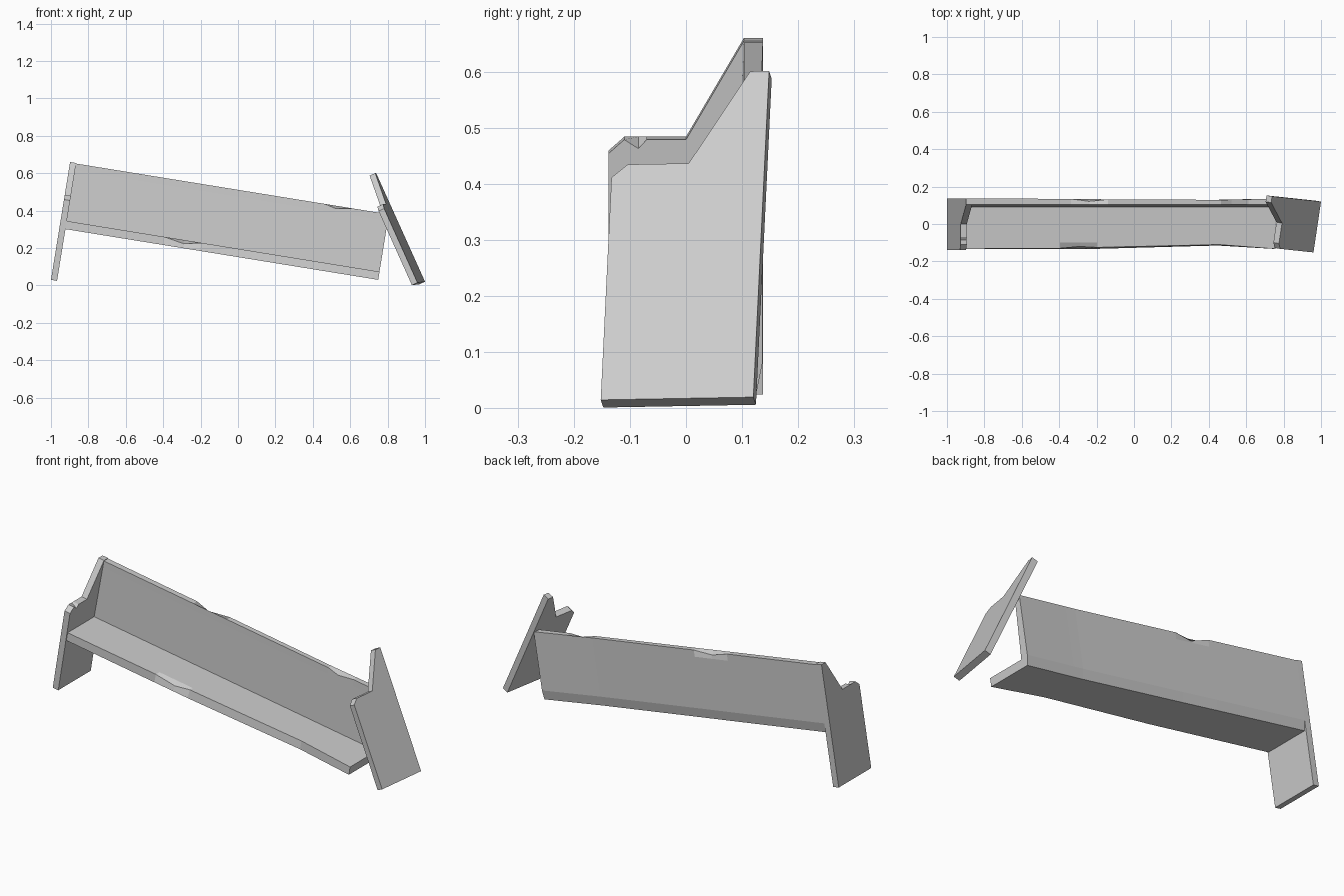
import bpy, bmesh
from mathutils import Matrix, Vector

cube = bpy.data.objects.get("Cube")
if cube:
    bpy.data.objects.remove(cube, do_unlink=True)

stone = bpy.data.materials.new("plain grey")
stone.use_nodes = True
GREY = (0.6, 0.6, 0.6, 1)
stone.diffuse_color = GREY
stone.node_tree.nodes["Principled BSDF"].inputs["Base Color"].default_value = GREY


def frame(origin, along, depth, up):
    """Placement from an origin and three axes."""
    m = Matrix((along, depth, up)).transposed().to_4x4()
    m.translation = origin
    return m


def loft(name, sections, placement):
    """Skin a list of equal-length closed sections and cap both ends."""
    bm = bmesh.new()
    rings = [[bm.verts.new(placement @ Vector(p)) for p in s] for s in sections]
    for a, b in zip(rings, rings[1:]):
        for i in range(len(a)):
            j = (i + 1) % len(a)
            bm.faces.new((a[i], a[j], b[j], b[i]))
    bm.faces.new(rings[0][::-1])
    bm.faces.new(rings[-1])
    bmesh.ops.recalc_face_normals(bm, faces=bm.faces)
    mesh = bpy.data.meshes.new(name)
    bm.to_mesh(mesh)
    bm.free()
    mesh.materials.append(stone)
    obj = bpy.data.objects.new(name, mesh)
    bpy.context.collection.objects.link(obj)
    return obj


# Sunken bench frame: slopes down towards +x
slope = Vector((0.987, 0, -0.16)).normalized()
depth = Vector((0, 1, 0))
bench = frame((-1, 0, 0.03), slope, depth, slope.cross(depth))

# Fallen end panel frame: leans inward and is slightly turned
lean = Vector((-0.41, 0.044, 0.911)).normalized()
turned = Vector((0.147, 0.989, 0.018)).normalized()
outward = turned.cross(lean)
corner = Vector((1.0, 0.12, 0.02))
fallen = frame(corner - outward * 0.033 - turned * 0.137, outward, turned, lean)

# End panels: low arm in front, tall back post
T = 0.033
profile = [(-0.138, 0), (0.137, 0), (0.137, 0.638), (0.103, 0.638), (0, 0.46),
           (-0.07, 0.46), (-0.085, 0.46), (-0.11, 0.46), (-0.138, 0.435)]
outer = [(0, y, z) for y, z in profile]
inner = [(T, y, z) for y, z in profile]
chipped = list(inner)
chipped[6] = (T, -0.085, 0.444)
loft("right_end_panel", [outer, chipped], bench)
loft("left_end_panel", [outer, inner], fallen)

# Seat plank: (position, top front y, bottom front y, chip depth)
seat_rows = [(T, -0.133, -0.133, 0), (0.56, -0.13, -0.133, 0),
             (0.67, -0.12, -0.133, 0.02), (0.76, -0.125, -0.133, 0),
             (1.42, -0.11, -0.115, 0), (1.727, -0.133, -0.133, 0)]
loft("seat", [[(u, low, 0.28), (u, top, 0.324 - chip), (u, -0.1, 0.324),
               (u, 0.11, 0.324), (u, 0.11, 0.28)]
              for u, top, low, chip in seat_rows], bench)

# Back board: (position, rear y, rear chip, front chip)
back_rows = [(T, 0.137, 0, 0), (0.57, 0.134, 0, 0), (0.67, 0.133, 0.02, 0),
             (0.77, 0.132, 0, 0), (1.38, 0.129, 0, 0), (1.44, 0.13, 0, 0.015),
             (1.53, 0.132, 0, 0), (1.727, 0.136, 0, 0)]
loft("backrest", [[(u, 0.09, 0.28), (u, 0.102, 0.6), (u, 0.103, 0.635 - front),
                   (u, rear - rear_chip * 0.6, 0.635 - rear_chip), (u, rear, 0.6),
                   (u, rear, 0.33), (u, rear - 0.01, 0.28)]
                  for u, rear, rear_chip, front in back_rows], bench)
